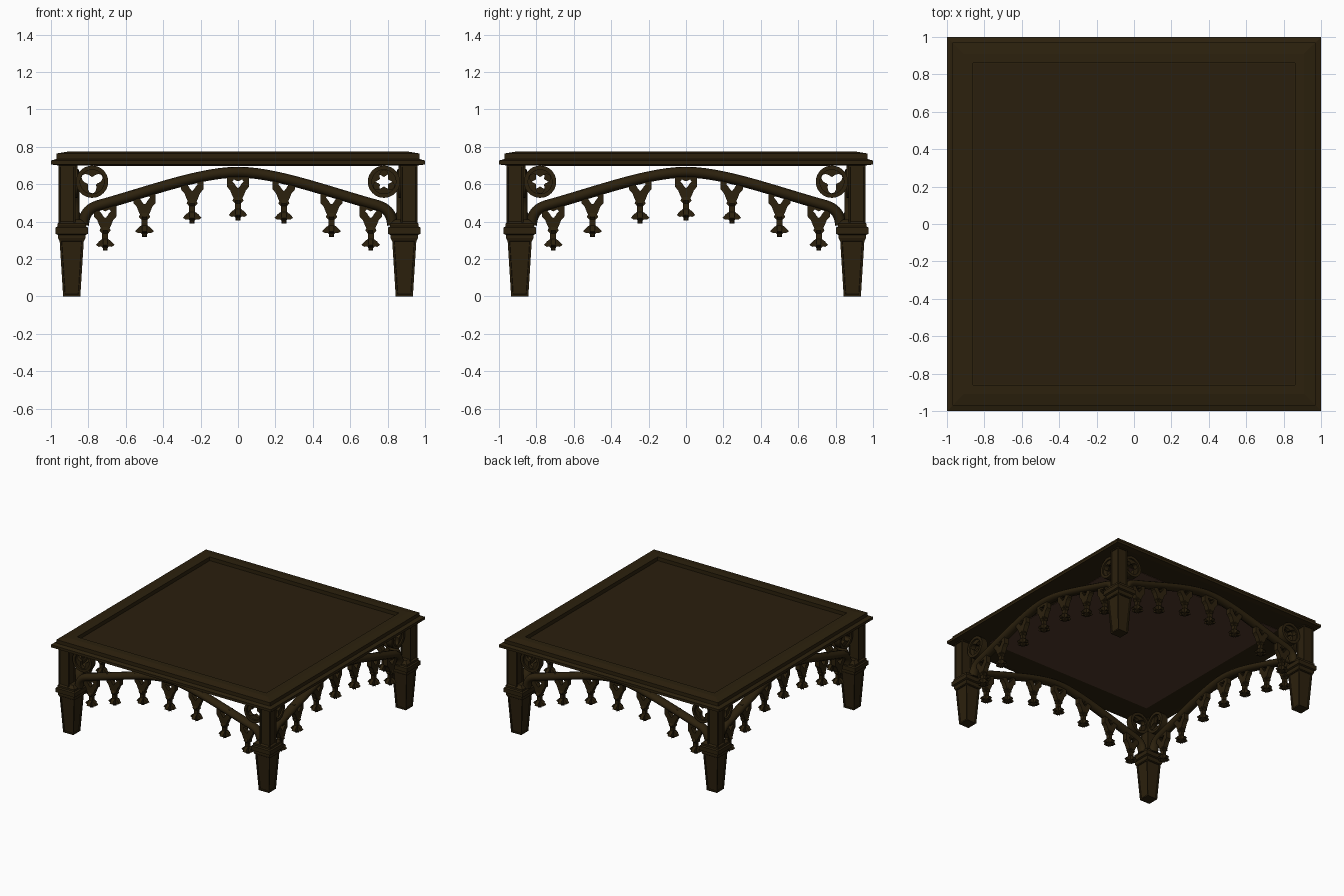
import bpy, bmesh
from math import sin, cos, pi
from mathutils import Vector, Matrix
from mathutils.geometry import interpolate_bezier

cube = bpy.data.objects.get("Cube")
if cube:
    bpy.data.objects.remove(cube)


def material(name, rgb):
    m = bpy.data.materials.new(name)
    m.use_nodes = True
    m.diffuse_color = (*rgb, 1)
    m.node_tree.nodes["Principled BSDF"].inputs["Base Color"].default_value = (*rgb, 1)
    return m


frame_wood = material("dark oak", (0.025, 0.015, 0.004))
panel_wood = material("brown panel", (0.023, 0.0135, 0.004))
under_wood = material("reddish underside", (0.08, 0.039, 0.023))


def mesh_from(bm, name, mat):
    bmesh.ops.recalc_face_normals(bm, faces=bm.faces)
    me = bpy.data.meshes.new(name)
    bm.to_mesh(me)
    bm.free()
    me.materials.append(mat)
    return me


def place(name, me, matrix=Matrix(), smooth=False):
    ob = bpy.data.objects.new(name, me)
    bpy.context.collection.objects.link(ob)
    ob.matrix_world = matrix
    if smooth:
        for o in bpy.context.selected_objects:
            o.select_set(False)
        ob.select_set(True)
        bpy.context.view_layer.objects.active = ob
        bpy.ops.object.shade_smooth_by_angle(angle=0.9)
    return ob


def square_stack(levels, panel=0.0):
    """Square rings of (half width, z) joined upward; optional sunk side panels."""
    bm = bmesh.new()
    rings = []
    for h, z in levels:
        rings.append([bm.verts.new((a * h, b * h, z))
                      for a, b in ((-1, -1), (1, -1), (1, 1), (-1, 1))])
    sides = []
    for lo, hi in zip(rings, rings[1:]):
        for i in range(4):
            j = (i + 1) % 4
            sides.append(bm.faces.new((lo[i], lo[j], hi[j], hi[i])))
    bm.faces.new(rings[0][::-1])
    bm.faces.new(rings[-1])
    if panel:
        bmesh.ops.recalc_face_normals(bm, faces=bm.faces)
        bmesh.ops.inset_individual(bm, faces=sides, thickness=panel)
        bmesh.ops.inset_individual(bm, faces=sides, thickness=0.003, depth=-0.007)
    return bm


def plate(outer, depth, hole=None):
    """Upright plate from an outline in x and z, with an optional matching hole."""
    bm = bmesh.new()

    def loop(pts, y):
        return [bm.verts.new((x, y, z)) for x, z in pts]

    def bridge(a, b):
        for i in range(len(a)):
            j = (i + 1) % len(a)
            bm.faces.new((a[i], a[j], b[j], b[i]))

    front, back = loop(outer, -depth / 2), loop(outer, depth / 2)
    bridge(front, back)
    if hole:
        hole_front, hole_back = loop(hole, -depth / 2), loop(hole, depth / 2)
        bridge(hole_front, hole_back)
        bridge(front, hole_front)
        bridge(back, hole_back)
    else:
        bm.faces.new(front)
        bm.faces.new(back)
    return bm


def mirrored(half):
    return half + [(-x, z) for x, z in reversed(half) if x > 0]


# Table top: stepped frame around a sunken panel
top = square_stack([(0.96, 0.70), (1.0, 0.705), (1.0, 0.726), (0.97, 0.735),
                    (0.97, 0.764), (0.91, 0.774), (0.86, 0.774), (0.86, 0.743)])
place("table_top", mesh_from(top, "table_top", frame_wood))
inlay = square_stack([(0.855, 0.742), (0.855, 0.747)])
place("top_panel", mesh_from(inlay, "top_panel", panel_wood))
under = square_stack([(0.77, 0.697), (0.77, 0.701)])
place("underside_panel", mesh_from(under, "underside_panel", under_wood))

# Leg parts
foot_me = mesh_from(square_stack([(0.046, 0), (0.065, 0.305)], 0.014), "foot", frame_wood)
collar_me = mesh_from(square_stack([(0.068, 0.30), (0.073, 0.312), (0.073, 0.328),
                                    (0.086, 0.334), (0.086, 0.368), (0.076, 0.375),
                                    (0.076, 0.39), (0.05, 0.41)]), "collar", frame_wood)
post_me = mesh_from(square_stack([(0.046, 0.38), (0.046, 0.702)], 0.013), "post", frame_wood)

# Arch: rounded section swept along a curve that is mirrored at the middle
knots = [((-0.826, 0.38), (-0.822, 0.46)), ((-0.72, 0.493), (-0.78, 0.478)),
         ((-0.72, 0.493), (-0.48, 0.56)), ((0, 0.664), (-0.20, 0.664))]
path = []
for (a, ha), (b, hb) in zip(knots[::2], knots[1::2]):
    seg = interpolate_bezier(*(Vector((p[0], 0, p[1])) for p in (a, ha, hb, b)), 14)
    path += seg if not path else seg[1:]
path += [Vector((-p.x, 0, p.z)) for p in reversed(path[:-1])]
section = [(0.029 * cos(a), 0.038 * sin(a)) for a in (2 * pi * i / 12 for i in range(12))]
bm = bmesh.new()
rings = []
for i, p in enumerate(path):
    t = (path[min(i + 1, len(path) - 1)] - path[max(i - 1, 0)]).normalized()
    normal = Vector((-t.z, 0, t.x))
    rings.append([bm.verts.new(p + normal * n + Vector((0, y, 0))) for n, y in section])
for r, s in zip(rings, rings[1:]):
    for i in range(len(r)):
        j = (i + 1) % len(r)
        bm.faces.new((r[i], r[j], s[j], s[i]))
bm.faces.new(rings[0])
bm.faces.new(rings[-1])
arch_me = mesh_from(bm, "arch", frame_wood)

# Corner roundel: rim around a three-lobed opening
N = 48
angles = [2 * pi * i / N for i in range(N)]


def circle(r):
    return [(r * cos(a), r * sin(a)) for a in angles]


def lobe(a):
    return 0.044 + 0.018 * cos(3 * (a + pi / 2))


trefoil = [(lobe(a) * cos(a), lobe(a) * sin(a)) for a in angles]
rim_me = mesh_from(plate(circle(0.086), 0.055, circle(0.064)), "roundel_rim", frame_wood)
trefoil_me = mesh_from(plate(circle(0.066), 0.03, trefoil), "roundel_trefoil", frame_wood)

# Pendant: pierced bracket above a crossed leaf finial
bracket = mirrored([(0, 0.02), (0.06, 0.02), (0.06, -0.05), (0.042, -0.07),
                    (0.03, -0.10), (0.018, -0.125), (0, -0.13)])
piercing = mirrored([(0, -0.022), (0.022, -0.012), (0.03, -0.022), (0.018, -0.036),
                     (0.012, -0.046), (0.006, -0.054), (0, -0.058)])
bracket_me = mesh_from(plate(bracket, 0.04, piercing), "pendant_bracket", frame_wood)
finial = mirrored([(0, -0.09), (0.02, -0.105), (0.03, -0.125), (0.016, -0.14),
                   (0.016, -0.17), (0.032, -0.182), (0.05, -0.202), (0.034, -0.212),
                   (0.02, -0.21), (0, -0.232)])
finial_me = mesh_from(plate(finial, 0.026), "pendant_finial", frame_wood)

pendants = [(0, 0.637), (0.245, 0.622), (0.50, 0.55), (0.71, 0.477)]
pendants += [(-x, z) for x, z in pendants[1:]]
EDGE = -0.885

# Repeat the leg, arch and ornaments on each of the four sides
for k, side in enumerate(("front", "left", "back", "right")):
    turn = Matrix.Rotation(k * pi / 2, 4, "Z")

    def at(x, y, z):
        return turn @ Matrix.Translation((x, y, z))

    place(side + "_foot", foot_me, at(-0.889, -0.889, 0))
    place(side + "_collar", collar_me, at(-0.889, -0.889, 0))
    place(side + "_post", post_me, at(-0.914, -0.914, 0))
    place(side + "_arch", arch_me, at(0, EDGE, 0), True)
    for x in (-0.78, 0.78):
        spin = Matrix.Rotation(pi if side in ("front", "right") and x > 0 else 0, 4, "Y")
        place(side + "_roundel_rim", rim_me, at(x, EDGE, 0.613), True)
        place(side + "_roundel_trefoil", trefoil_me, at(x, EDGE, 0.613) @ spin)
    for x, z in pendants:
        place(side + "_pendant_bracket", bracket_me, at(x, EDGE, z))
        for q in (0, pi / 2):
            place(side + "_pendant_finial", finial_me,
                  at(x, EDGE, z) @ Matrix.Rotation(q, 4, "Z"))
